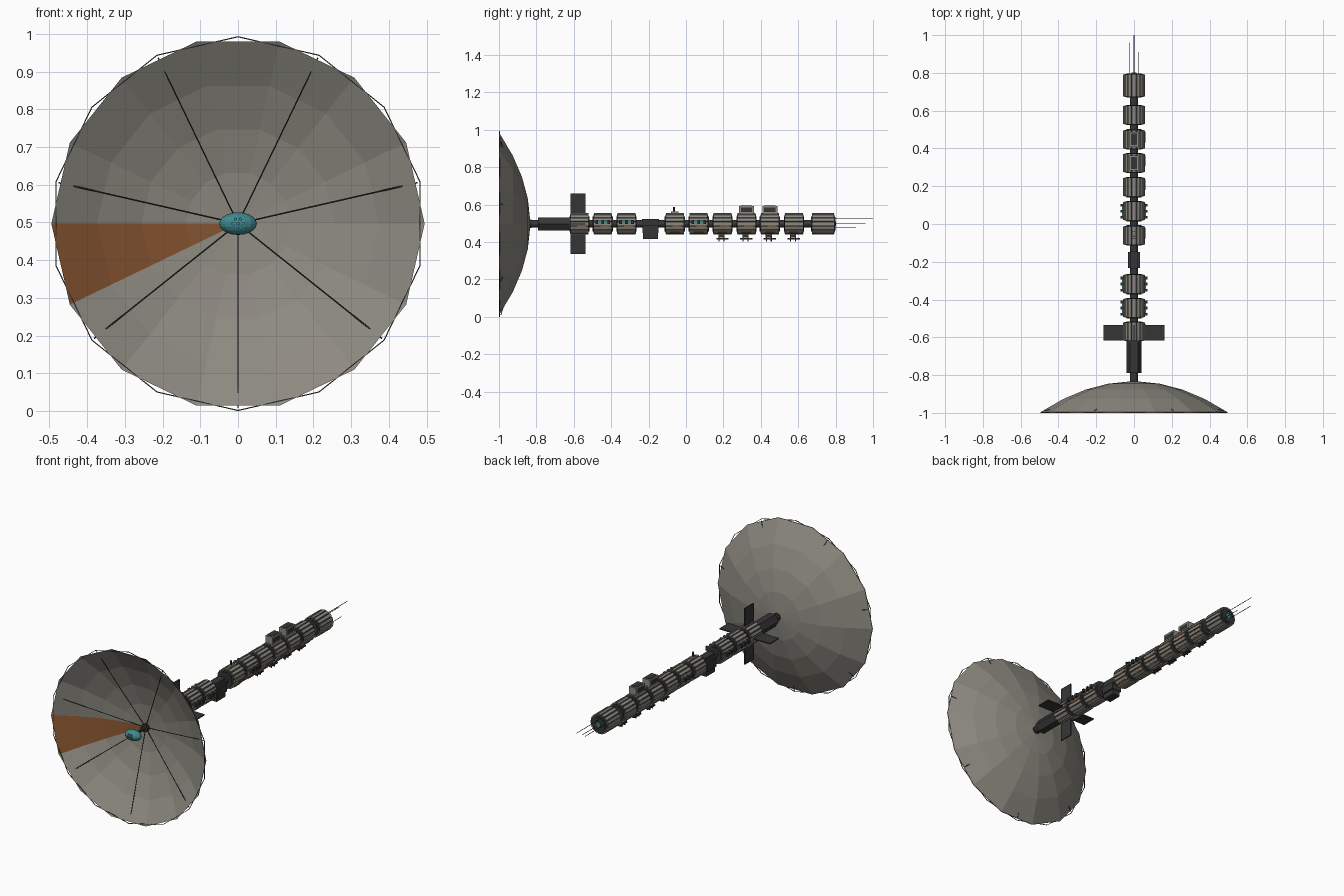
import bpy, bmesh, math
from mathutils import Matrix, Vector

if "Cube" in bpy.data.objects:
    bpy.data.objects.remove(bpy.data.objects["Cube"])

CZ = 0.497  # height of the long axis


def material(name, rgb):
    m = bpy.data.materials.new(name)
    m.diffuse_color = (*rgb, 1)
    m.use_nodes = True
    m.node_tree.nodes["Principled BSDF"].inputs["Base Color"].default_value = m.diffuse_color
    return m


SHELL = material("warm_grey", (0.27, 0.255, 0.22))
DARK = material("charcoal", (0.035, 0.036, 0.035))
ORANGE = material("rust_orange", (0.24, 0.09, 0.03))
TEAL = material("teal", (0.05, 0.25, 0.27))


def finish(bm, name, mat, solid=True):
    if solid:
        bmesh.ops.recalc_face_normals(bm, faces=bm.faces)
    me = bpy.data.meshes.new(name)
    bm.to_mesh(me)
    bm.free()
    me.materials.append(mat)
    ob = bpy.data.objects.new(name, me)
    bpy.context.collection.objects.link(ob)
    return ob


def lathe(name, profile, n, mat, phase=0.0, first=0, count=None, caps=True, loop=False):
    """Sweep (radius, y) points around the long axis, in n flat sides."""
    bm = bmesh.new()
    full = count is None
    steps = n if full else count + 1
    rings = []
    for r, y in profile:
        rings.append([bm.verts.new((r * math.cos(a), y, CZ + r * math.sin(a)))
                      for a in (phase + math.tau * (first + i) / n for i in range(steps))])
    pairs = list(zip(rings, rings[1:])) + ([(rings[-1], rings[0])] if loop else [])
    for a, b in pairs:
        for i in range(n if full else count):
            j = (i + 1) % steps
            bm.faces.new((a[i], a[j], b[j], b[i]))
    if caps:
        bm.faces.new(rings[0])
        bm.faces.new(rings[-1])
    return finish(bm, name, mat)


def tube(name, y0, y1, r, n, mat, phase=0.0):
    return lathe(name, [(r, y0), (r, y1)], n, mat, phase)


def boxes(name, items, mat):
    """items: (centre, size, turn about the long axis); centre relative to that axis."""
    bm = bmesh.new()
    for c, s, turn in items:
        m = (Matrix.Translation((0, 0, CZ)) @ Matrix.Rotation(turn, 4, 'Y')
             @ Matrix.Translation(c) @ Matrix.Diagonal((*s, 1)))
        bmesh.ops.create_cube(bm, size=1, matrix=m)
    return finish(bm, name, mat)


def rods(name, items, mat, r, n=6):
    """items: (start, end) relative to the long axis."""
    bm = bmesh.new()
    for a, b in items:
        a, b = Vector(a), Vector(b)
        d = b - a
        m = (Matrix.Translation((a + b) / 2 + Vector((0, 0, CZ)))
             @ d.to_track_quat('Z', 'Y').to_matrix().to_4x4())
        bmesh.ops.create_cone(bm, cap_ends=True, segments=n, radius1=r, radius2=r,
                              depth=d.length, matrix=m)
    return finish(bm, name, mat)


# Dish: faceted paraboloid, one coloured gore inside
def dish_y(r):
    return -0.835 - 0.163 * (r / 0.495) ** 2


radii = [0.02, 0.138, 0.256, 0.374, 0.495]
inner = [(r, dish_y(r) - 0.002) for r in radii]
outer = [(r, dish_y(r) + 0.002) for r in radii]
lathe("dish", inner + outer[::-1], 14, SHELL, caps=False, loop=True)
lathe("dish_orange_panel", [(r, y - 0.001) for r, y in inner], 14, ORANGE,
      first=7, count=1, caps=False)

# Rim wire and seven straight stays
lathe("dish_rim_wire", [(0.497, -0.9985), (0.497, -0.9955), (0.494, -0.9955), (0.494, -0.9985)],
      14, DARK, phase=math.pi / 2, caps=False, loop=True)
stays = []
for k in range(7):
    a = -math.pi / 2 + math.tau * k / 7
    stays.append(((0, -0.843, 0), (0.488 * math.cos(a), -0.99, 0.488 * math.sin(a))))
rods("dish_stays", stays, DARK, 0.002)

# Feed in front of the dish
tube("feed_hub", -0.86, -0.825, 0.022, 8, DARK)
tube("feed_rod", -0.95, -0.85, 0.009, 8, DARK)
bm = bmesh.new()
bmesh.ops.create_uvsphere(bm, u_segments=16, v_segments=10, radius=1,
                          matrix=Matrix.Translation((0, -0.957, CZ)) @ Matrix.Diagonal((0.05, 0.032, 0.03, 1)))
finish(bm, "feed_pod", TEAL)
petals = [((0.013 * math.cos(a), -0.975, 0.013 * math.sin(a)),
           (0.013 * math.cos(a), -0.991, 0.013 * math.sin(a)))
          for a in (math.tau * k / 6 for k in range(6))]
rods("feed_nozzles", petals + [((0, -0.975, 0), (0, -0.994, 0))], TEAL, 0.005)

# Spine and engine block
tube("spine", -0.84, 0.76, 0.02, 12, DARK)
tube("forward_block", -0.79, -0.6, 0.04, 6, DARK)

# Ribbed modules along the spine
centres = [-0.57, -0.445, -0.318, -0.06, 0.068, 0.195, 0.323, 0.448, 0.577, 0.733]
for i, y in enumerate(centres, 1):
    length = 0.12 if i == 10 else 0.1
    tube(f"module_{i}_core", y - length / 2, y + length / 2, 0.052, 16, DARK, math.pi / 16)
    boxes(f"module_{i}_slats", [((0.0525, y, 0), (0.009, length - 0.004, 0.0155), math.tau * k / 16)
                               for k in range(16)], SHELL)
    for s in (-1, 1):
        e = y + s * length / 2
        tube(f"module_{i}_collar", e - 0.004, e + 0.004, 0.04, 16, DARK)

# Cross of four fins
boxes("fins", [((0.105, -0.577, 0), (0.115, 0.082, 0.006), math.pi / 2 * k) for k in range(4)], DARK)

# Keel box in the gap
boxes("keel_box", [((0, -0.19, -0.03), (0.062, 0.086, 0.04), 0),
                   ((0, -0.19, -0.062), (0.048, 0.08, 0.036), 0),
                   ((0, -0.19, 0.005), (0.044, 0.09, 0.044), 0)], DARK)

# Side windows on both flanks
frames, panes = [], []
for y in (-0.445, -0.318, 0.068):
    for s in (-1, 1):
        panes.append(((s * 0.058, y, 0.01), (0.01, 0.072, 0.014), 0))
        for dy in (-0.032, 0, 0.032):
            frames.append(((s * 0.063, y + dy, 0.01), (0.017, 0.014, 0.022), 0))
boxes("side_window_frames", frames, DARK)
boxes("side_window_panes", panes, TEAL)

# Orange marker strips on the right flank
boxes("orange_strips", [((0.057, y + 0.012, -0.011), (0.006, 0.055, 0.009), 0) for y in centres[:8]]
      + [((0.057, y, 0), (0.006, 0.05, 0.008), 0.95) for y in centres[3:9]], ORANGE)

# Roof hatches with dark recess panels
boxes("roof_hatches", [((0, y, 0.074), (0.046, 0.08, 0.044), 0) for y in (0.323, 0.448)], SHELL)
boxes("roof_hatch_lids", [((0, y, 0.0965), (0.034, 0.062, 0.003), 0) for y in (0.323, 0.448)]
      + [((s * 0.023, y, 0.074), (0.003, 0.06, 0.024), 0) for y in (0.323, 0.448) for s in (-1, 1)], DARK)

# Roof sensor post
rods("roof_post", [((0, -0.065, 0.05), (0, -0.065, 0.09))], DARK, 0.005, 8)
boxes("roof_post_base", [((0, -0.06, 0.06), (0.02, 0.04, 0.01), 0)], SHELL)

# Belly aerials
posts, bars = [], []
for y in (0.195, 0.323, 0.448, 0.577):
    for dy in (-0.018, 0.008):
        posts.append(((0, y + dy, -0.05), (0, y + dy, -0.094)))
    bars.append(((0, y, -0.08), (0.014, 0.066, 0.006), 0))
    bars.append(((0, y - 0.005, -0.066), (0.02, 0.034, 0.016), 0))
rods("belly_aerial_posts", posts, DARK, 0.003)
boxes("belly_aerial_bars", bars, DARK)

# Rear port and tail antennas
tube("rear_plate", 0.78, 0.798, 0.036, 16, DARK)
tube("rear_port", 0.79, 0.801, 0.013, 12, TEAL)
rods("tail_antennas", [((0, 0.78, 0.027), (0, 1.0, 0.027)),
                       ((-0.026, 0.78, 0), (-0.026, 0.96, 0)),
                       ((0.024, 0.78, -0.022), (0.024, 0.91, -0.022))], DARK, 0.0016)
